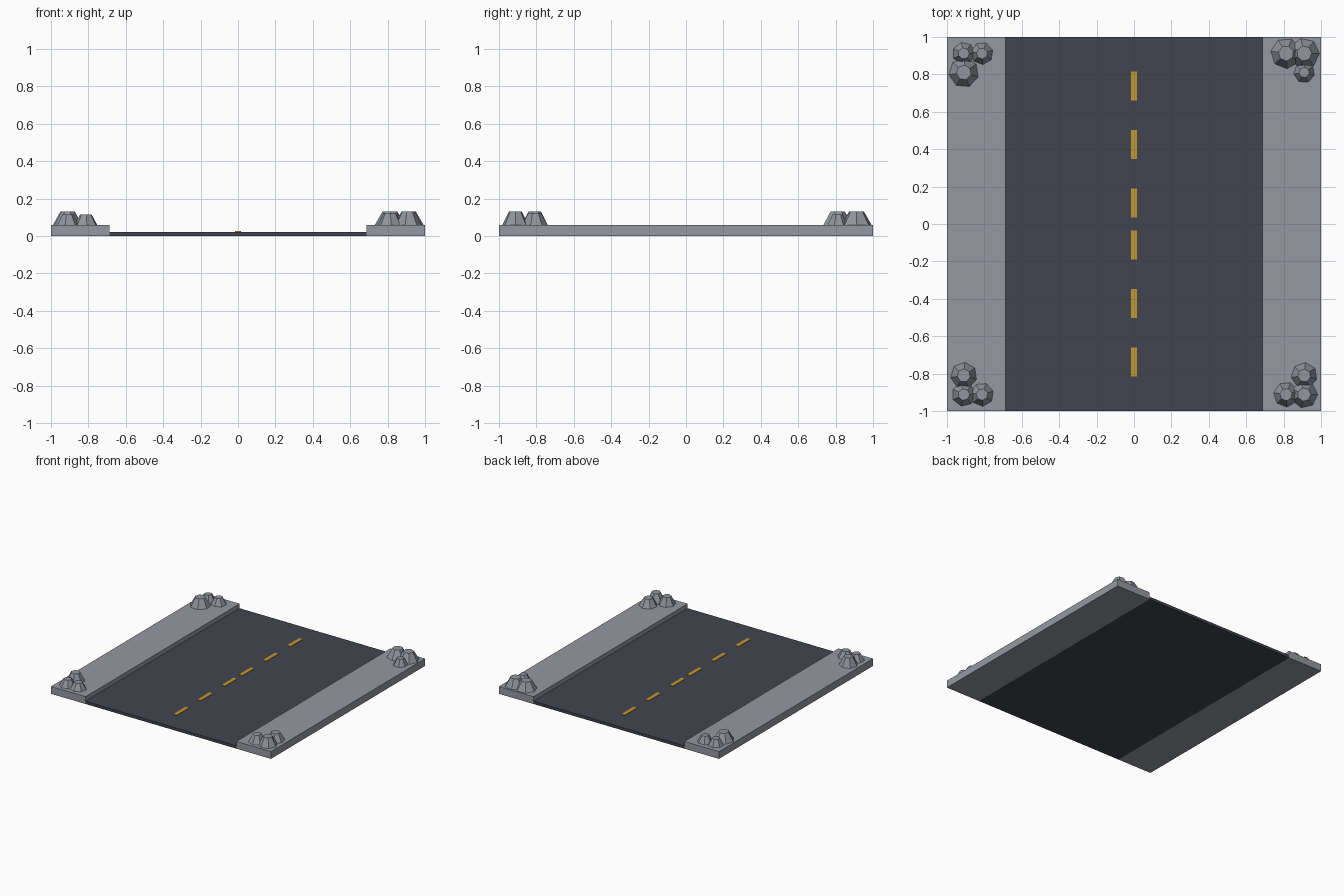
import bpy
import math

cube = bpy.data.objects.get("Cube")
if cube:
    bpy.data.objects.remove(cube, do_unlink=True)


def linear(c):
    c /= 255
    return c / 12.92 if c <= 0.04045 else ((c + 0.055) / 1.055) ** 2.4


def material(name, *rgb):
    colour = [linear(c) for c in rgb] + [1]
    m = bpy.data.materials.new(name)
    m.use_nodes = True
    m.diffuse_color = colour
    m.node_tree.nodes["Principled BSDF"].inputs["Base Color"].default_value = colour
    return m


pavement = material("pavement grey", 150, 152, 161)
asphalt = material("asphalt", 65, 69, 78)
paint = material("yellow paint", 196, 152, 52)
stone = material("stone grey", 146, 149, 157)


def box(name, x0, x1, y0, y1, z0, z1, mat):
    bpy.ops.mesh.primitive_cube_add(
        size=1, location=((x0 + x1) / 2, (y0 + y1) / 2, (z0 + z1) / 2))
    ob = bpy.context.object
    ob.name = name
    ob.scale = (x1 - x0, y1 - y0, z1 - z0)
    ob.data.materials.append(mat)


def rock(name, x, y, radius, top, turn):
    bpy.ops.mesh.primitive_cone_add(
        vertices=7, radius1=radius, radius2=radius * 0.5, depth=top - KERB,
        location=(x, y, (top + KERB) / 2), rotation=(0, 0, math.radians(turn)))
    ob = bpy.context.object
    ob.name = name
    ob.data.materials.append(stone)


KERB = 0.06
EDGE = 0.686

# Road slab and raised pavements
box("road", -EDGE, EDGE, -1, 1, 0, 0.023, asphalt)
box("left_pavement", EDGE, 1, -1, 1, 0, KERB, pavement)
box("right_pavement", -1, -EDGE, -1, 1, 0, KERB, pavement)

# Dashed centre line, mirrored front to back
for side, label in ((-1, "front"), (1, "back")):
    for i in range(3):
        y = side * (0.112 + i * 0.313)
        box(f"{label}_dash_{i + 1}", -0.016, 0.016, y - 0.078, y + 0.078,
            0.022, 0.027, paint)

# Rock clusters: corner rock, inner rock, rock along the pavement (radii)
clusters = {
    "back_right": (-1, 1, (0.06, 0.06, 0.08)),
    "back_left": (1, 1, (0.082, 0.082, 0.056)),
    "front_right": (-1, -1, (0.063, 0.063, 0.071)),
    "front_left": (1, -1, (0.072, 0.067, 0.07)),
}
for label, (sx, sy, radii) in clusters.items():
    spots = ((0.91, 0.912), (0.813, 0.912), (0.91, 0.81))
    for i, ((x, y), r) in enumerate(zip(spots, radii)):
        top = 0.13 if r > 0.07 else 0.124 if r > 0.065 else 0.115
        rock(f"{label}_rock_{i + 1}", sx * x, sy * y, r, top, 13 + 17 * i)
